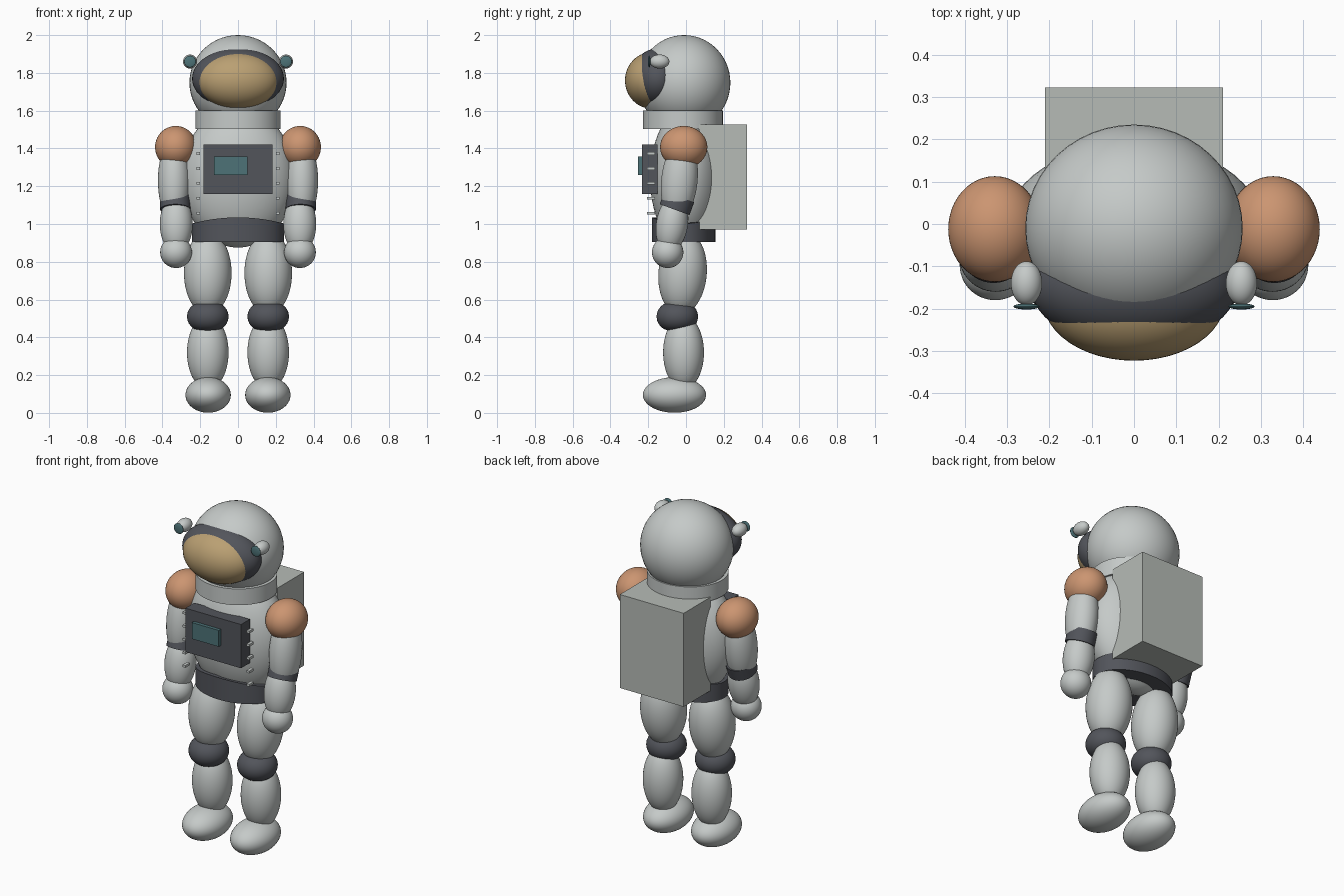
import bpy, bmesh
from mathutils import Matrix, Vector, Euler

cube = bpy.data.objects.get("Cube")
if cube:
    bpy.data.objects.remove(cube, do_unlink=True)


def material(name, r, g, b):
    m = bpy.data.materials.new(name)
    m.use_nodes = True
    m.diffuse_color = (r, g, b, 1)
    bsdf = next(n for n in m.node_tree.nodes if n.type == "BSDF_PRINCIPLED")
    bsdf.inputs["Base Color"].default_value = (r, g, b, 1)
    bsdf.inputs["Roughness"].default_value = 0.6
    return m


SUIT = material("suit_grey", .56, .59, .58)
PACK = material("pack_grey", .47, .50, .47)
DARK = material("dark_slate", .085, .09, .105)
ORANGE = material("shoulder_orange", .60, .30, .165)
GOLD = material("visor_gold", .49, .35, .17)
TEAL = material("light_teal", .075, .17, .185)


def finish(name, bm, mat, loc=(0, 0, 0), size=(1, 1, 1), tilt=0.0, smooth=True):
    """Place the mesh, tilting it about the x axis."""
    rot = Euler((tilt, 0, 0)).to_matrix().to_4x4()
    bm.transform(Matrix.Translation(loc) @ rot @ Matrix.Diagonal((*size, 1)))
    bmesh.ops.recalc_face_normals(bm, faces=bm.faces)
    me = bpy.data.meshes.new(name)
    bm.to_mesh(me)
    bm.free()
    me.materials.append(mat)
    ob = bpy.data.objects.new(name, me)
    bpy.context.collection.objects.link(ob)
    if smooth:
        bpy.ops.object.select_all(action="DESELECT")
        ob.select_set(True)
        bpy.context.view_layer.objects.active = ob
        bpy.ops.object.shade_smooth_by_angle()
    return ob


def ellipsoid(name, mat, loc, radii, tilt=0.0):
    bm = bmesh.new()
    bmesh.ops.create_uvsphere(bm, u_segments=48, v_segments=28, radius=1)
    return finish(name, bm, mat, loc, radii, tilt)


def cylinder(name, mat, loc, radii, tilt=0.0, drop=0.0):
    """Elliptic cylinder; drop lowers the top rim towards its sides."""
    bm = bmesh.new()
    bmesh.ops.create_cone(bm, cap_ends=True, segments=64, radius1=1, radius2=1, depth=2)
    for v in bm.verts:
        if v.co.z > 0:
            v.co.z -= drop * v.co.x ** 2
    return finish(name, bm, mat, loc, radii, tilt)


def box(name, mat, low, high):
    bm = bmesh.new()
    bmesh.ops.create_cube(bm, size=1)
    low, high = Vector(low), Vector(high)
    return finish(name, bm, mat, (low + high) / 2, high - low, smooth=False)


def ring(name, mat, loc, major, minor):
    """Fat ring made by spinning a circle about z."""
    bm = bmesh.new()
    turn = Matrix.Translation((major, 0, 0)) @ Euler((1.5708, 0, 0)).to_matrix().to_4x4()
    circle = bmesh.ops.create_circle(bm, segments=24, radius=minor, matrix=turn)
    bmesh.ops.spin(bm, geom=circle["verts"] + bm.edges[:], cent=(0, 0, 0),
                   axis=(0, 0, 1), angle=6.2831853, steps=48, use_merge=True)
    bmesh.ops.remove_doubles(bm, verts=bm.verts, dist=1e-4)
    return finish(name, bm, mat, loc)


# Head
ellipsoid("helmet", SUIT, (0, -.01, 1.748), (.257, .245, .252))
ellipsoid("visor_frame", DARK, (0, -.15, 1.77), (.243, .14, .16))
ellipsoid("visor", GOLD, (0, -.18, 1.76), (.215, .143, .15))
cylinder("collar", SUIT, (0, -.016, 1.552), (.225, .211, .048))

# Body
ellipsoid("torso", SUIT, (0, 0, 1.245), (.30, .19, .37))
cylinder("belt", DARK, (0, -.013, .97), (.243, .168, .065), drop=.5)
box("backpack", PACK, (-.21, .07, .972), (.21, .322, 1.528))
box("chest_panel", DARK, (-.183, -.233, 1.16), (.183, -.15, 1.42))
box("chest_screen", TEAL, (-.127, -.253, 1.26), (.05, -.23, 1.357))

# Paired parts
for side, s in (("left", 1), ("right", -1)):
    # Helmet lamps
    ellipsoid(f"{side}_lamp_housing", SUIT, (s * .254, -.14, 1.86), (.037, .052, .037))
    ellipsoid(f"{side}_lamp_lens", TEAL, (s * .254, -.195, 1.86), (.031, .007, .031))

    # Chest studs
    for i in range(5):
        z = 1.373 - .079 * i
        box(f"{side}_stud_{i + 1}", SUIT, (s * .21 - .009, -.207, z - .007),
            (s * .21 + .009, -.165, z + .007))

    # Arm
    ellipsoid(f"{side}_shoulder", ORANGE, (s * .329, -.012, 1.407), (.11, .125, .112))
    ellipsoid(f"{side}_upper_arm", SUIT, (s * .338, -.035, 1.23), (.086, .096, .22), -.1)
    cylinder(f"{side}_arm_band", DARK, (s * .332, -.048, 1.11), (.08, .084, .036), -.35)
    ellipsoid(f"{side}_forearm", SUIT, (s * .327, -.074, 1.0), (.087, .084, .155), -.15)
    ellipsoid(f"{side}_hand", SUIT, (s * .328, -.097, .85), (.084, .083, .083))

    # Leg
    ellipsoid(f"{side}_thigh", SUIT, (s * .16, -.018, .74), (.126, .128, .22), -.08)
    ring(f"{side}_knee", DARK, (s * .16, -.046, .51), .035, .075)
    ellipsoid(f"{side}_shin", SUIT, (s * .16, -.013, .32), (.11, .108, .195))
    ellipsoid(f"{side}_boot", SUIT, (s * .158, -.061, .095), (.12, .167, .094))
